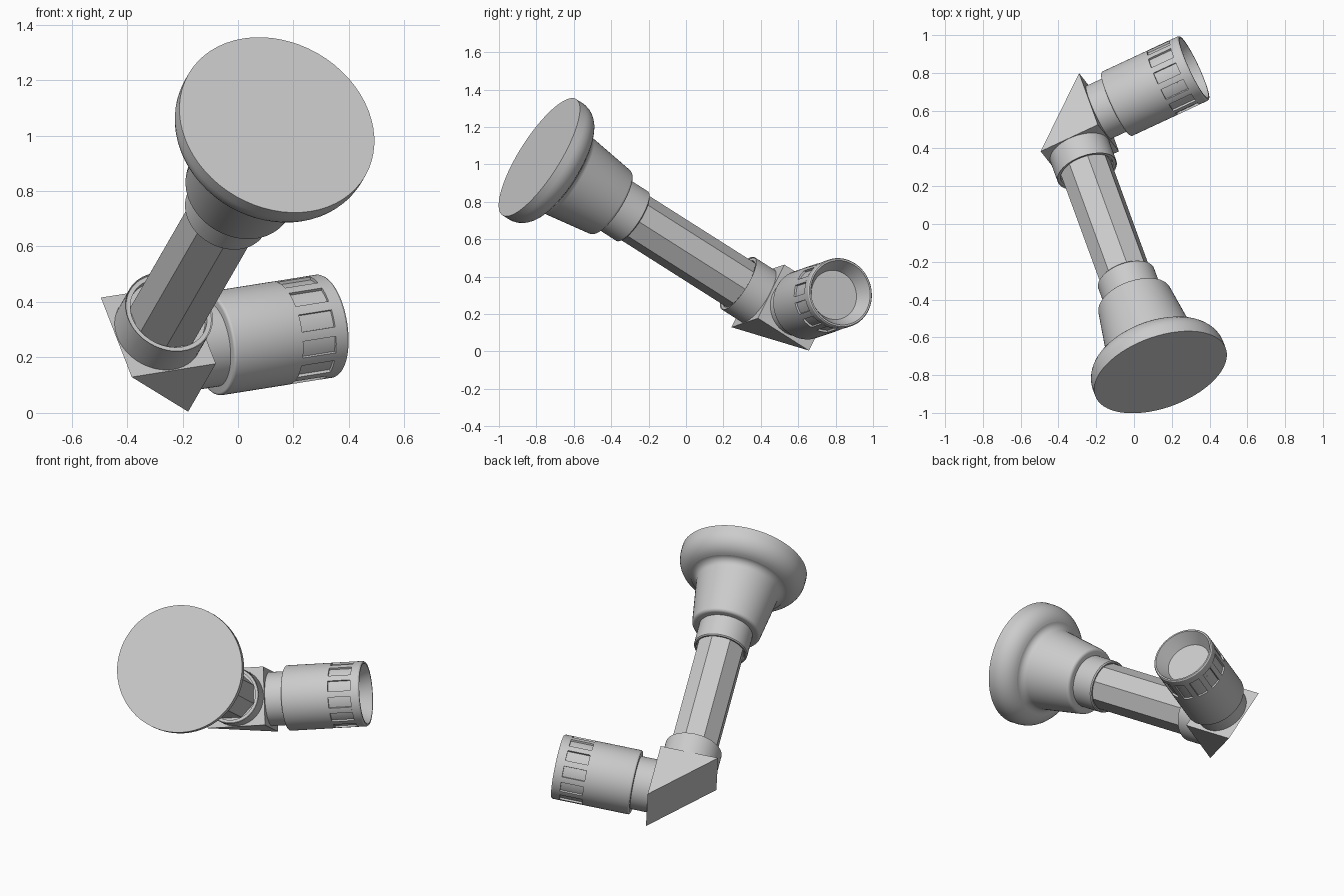
import bpy, bmesh
from math import sin, cos, pi, radians
from mathutils import Vector, Matrix

cube = bpy.data.objects.get("Cube")
if cube:
    bpy.data.objects.remove(cube)

# One plain grey for everything
grey = bpy.data.materials.new("plain grey")
grey.use_nodes = True
grey.diffuse_color = (0.6, 0.6, 0.6, 1)
grey.node_tree.nodes["Principled BSDF"].inputs["Base Color"].default_value = grey.diffuse_color

# Sight line, eyepiece line and prism width direction meet in the prism centre
elbow = Vector((-0.337, 0.521, 0.210))
sight = Vector((-0.295, 0.807, -0.512)).normalized()
eye = Vector((0.895, 0.425, 0.138))
eye = (eye - sight * eye.dot(sight)).normalized()
width = sight.cross(eye)


def frame(axis, side):
    """Matrix whose local z runs along axis, with its origin at the elbow."""
    m = Matrix((side, axis.cross(side), axis)).transposed().to_4x4()
    m.translation = elbow
    return m


SIGHT = frame(sight, eye)
EYE = frame(eye, width)


def finish(name, bm, matrix, smooth=True):
    bmesh.ops.remove_doubles(bm, verts=bm.verts, dist=1e-5)
    bmesh.ops.recalc_face_normals(bm, faces=bm.faces)
    bm.transform(matrix)
    mesh = bpy.data.meshes.new(name)
    bm.to_mesh(mesh)
    bm.free()
    mesh.materials.append(grey)
    ob = bpy.data.objects.new(name, mesh)
    bpy.context.scene.collection.objects.link(ob)
    if smooth:
        bpy.ops.object.select_all(action='DESELECT')
        ob.select_set(True)
        bpy.context.view_layer.objects.active = ob
        bpy.ops.object.shade_smooth_by_angle(angle=radians(30))
    return ob


def lathe(name, profile, matrix, segments=64):
    """Spin (radius, height) points around local z."""
    bm = bmesh.new()
    verts = [bm.verts.new((r, 0, h)) for r, h in profile]
    edges = [bm.edges.new(pair) for pair in zip(verts, verts[1:])]
    bmesh.ops.spin(bm, geom=verts + edges, cent=(0, 0, 0), axis=(0, 0, 1),
                   angle=2 * pi, steps=segments, use_merge=True)
    return finish(name, bm, matrix)


def extrude(name, outline, low, high, matrix, smooth=False):
    """Solid prism from an outline in local xy."""
    bm = bmesh.new()
    face = bm.faces.new([bm.verts.new((x, y, low)) for x, y in outline])
    top = bmesh.ops.extrude_face_region(bm, geom=[face])["geom"]
    bmesh.ops.translate(bm, vec=(0, 0, high - low),
                        verts=[v for v in top if isinstance(v, bmesh.types.BMVert)])
    return finish(name, bm, matrix, smooth)


def arc(r, h, radius, start, end, steps=8):
    """Profile points on an arc centred at (r, h), angles in degrees."""
    angles = [radians(start + (end - start) * i / steps) for i in range(steps + 1)]
    return [(r + radius * cos(a), h + radius * sin(a)) for a in angles]


# Objective bell: flat front, rounded rim, concave flare, tapered body
front = -1.618
bell = [(0, front), (0.368, front)]
bell += arc(0.258, front + 0.04, 0.11, 0, 80)
bell += arc(0.285, front + 0.195, 0.045, 270, 190, 6)
bell += arc(0.182, -1.158, 0.02, 10, 90, 5) + [(0, -1.138)]
lathe("objective_bell", bell, SIGHT)

# Collars at both ends of the tube, each with a shallow socket
lathe("upper_collar", [(0, -1.16), (0.157, -1.16), (0.157, -1.003), (0.151, -0.997),
                       (0.143, -0.997), (0.143, -1.02), (0, -1.02)], SIGHT)
lathe("lower_collar", [(0, -0.169), (0.165, -0.169), (0.165, -0.301), (0.161, -0.295),
                       (0.145, -0.295), (0.145, -0.27), (0, -0.27)], SIGHT)

# Faceted main tube
sides = 8
tube = [(0.14 * cos(2 * pi * (i + 0.5) / sides), 0.14 * sin(2 * pi * (i + 0.5) / sides))
        for i in range(sides)]
extrude("main_tube", tube, -1.05, -0.25, SIGHT)

# Right-angle prism: slanted face runs through the elbow
half = 0.169
prism_frame = Matrix((sight, eye, width)).transposed().to_4x4()
prism_frame.translation = elbow
extrude("prism", [(-half, -half), (half, half), (-half, half)], -half, half, prism_frame)

# Eyepiece: neck, barrel, grip band and hollow cup
lathe("eyepiece_neck", [(0, 0.16), (0.155, 0.16), (0.155, 0.28), (0, 0.28)], EYE)
lathe("eyepiece_barrel", [(0, 0.27), (0.178, 0.27)] + arc(0.178, 0.28, 0.01, -90, 0, 4)
      + [(0.188, 0.546), (0, 0.546)], EYE)

ridges, steps = 12, 6
grip = []
for i in range(ridges):
    for radius, start, share in ((0.188, 0, 0.35), (0.177, 0.35, 0.65)):
        for k in range(steps + 1):
            a = 2 * pi * (i + start + share * k / steps) / ridges
            grip.append((radius * cos(a), radius * sin(a)))
extrude("grip_band", grip, 0.546, 0.64, EYE, smooth=True)

lathe("eye_cup", [(0, 0.63), (0.177, 0.63), (0.177, 0.678), (0.188, 0.678), (0.188, 0.722),
                  (0.183, 0.73), (0.174, 0.73), (0.16, 0.70), (0.133, 0.645), (0, 0.645)], EYE)

# Grip ridges continue up to the cup
for i in range(ridges):
    a0 = 2 * pi * i / ridges
    a1 = a0 + 2 * pi * 0.35 / ridges
    angles = [a0 + (a1 - a0) * k / steps for k in range(steps + 1)]
    outline = [(0.188 * cos(a), 0.188 * sin(a)) for a in angles]
    outline += [(0.176 * cos(a), 0.176 * sin(a)) for a in reversed(angles)]
    extrude(f"grip_ridge_{i + 1}", outline, 0.64, 0.678, EYE, smooth=True)
